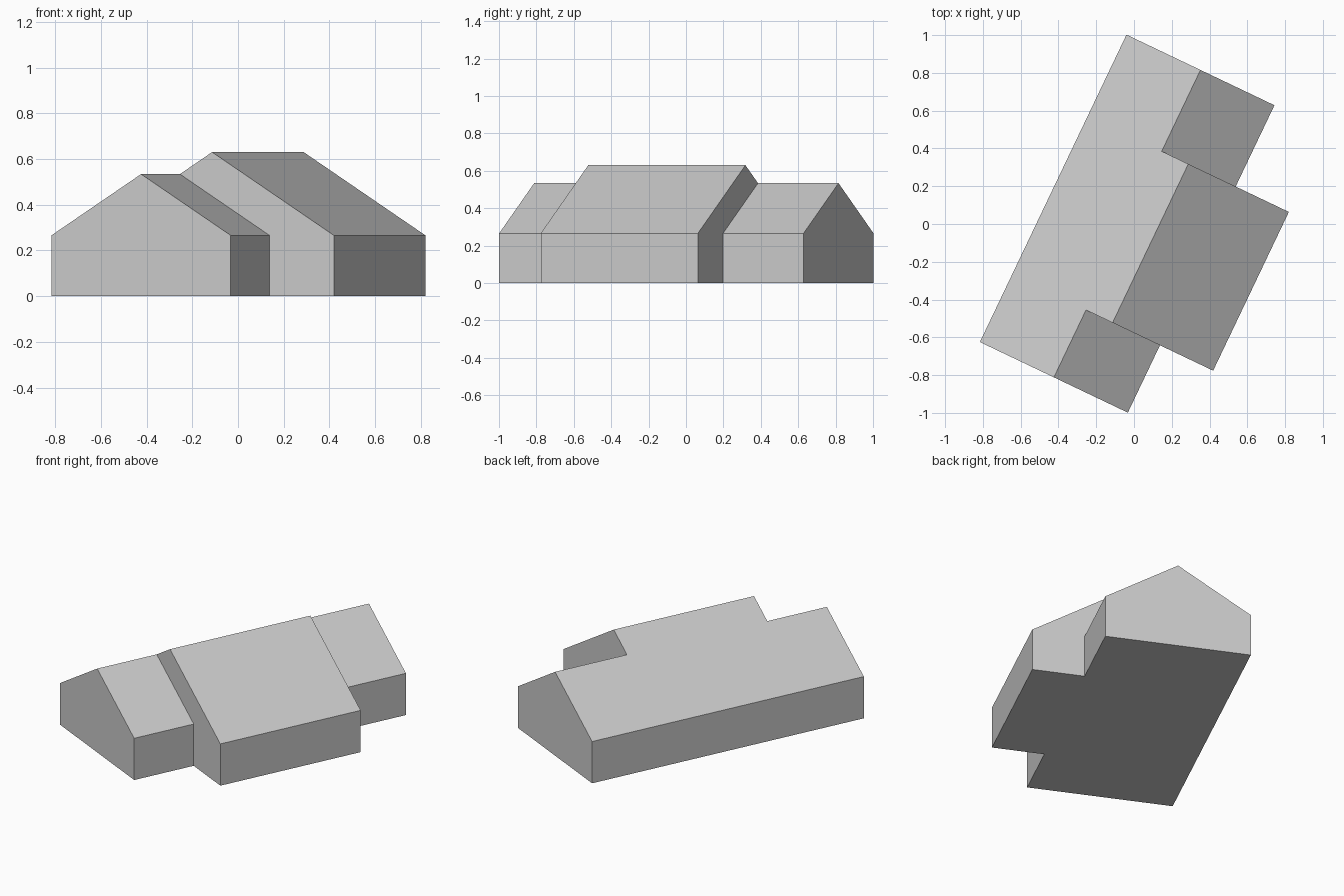
import bpy, bmesh
from mathutils import Vector

if "Cube" in bpy.data.objects:
    bpy.data.objects.remove(bpy.data.objects["Cube"])

# House axes: u runs along the building, v runs across it
ORIGIN = Vector((-0.816, -0.625, 0))
U = Vector((0.4305, 0.9026, 0))
V = Vector((0.9026, -0.4305, 0))
EAVE, SLOPE = 0.266, 0.617

# Stations along the building: (distance, half width), stepping at the wide middle wing
stations = [(0, 0.434), (0.395, 0.434), (0.395, 0.59),
            (1.326, 0.59), (1.326, 0.434), (1.803, 0.434)]

bm = bmesh.new()


def vert(u, v, z):
    return bm.verts.new(ORIGIN + U * u + V * v + Vector((0, 0, z)))


base = [vert(u, 2 * h, 0) for u, h in stations]
eave = [vert(u, 2 * h, EAVE) for u, h in stations]
ridge = [vert(u, h, EAVE + SLOPE * h) for u, h in stations]
ends = (stations[0][0], stations[-1][0])
back_base = [vert(u, 0, 0) for u in ends]
back_eave = [vert(u, 0, EAVE) for u in ends]

# Stepped side: walls and roof slopes, with exposed gable strips at each step
for i in range(len(stations) - 1):
    j = i + 1
    if stations[i][0] == stations[j][0]:
        bm.faces.new((base[i], base[j], eave[j], ridge[j], ridge[i], eave[i]))
    else:
        bm.faces.new((base[i], base[j], eave[j], eave[i]))
        bm.faces.new((eave[i], eave[j], ridge[j], ridge[i]))

# End gables
for k in (0, -1):
    bm.faces.new((back_base[k], base[k], eave[k], ridge[k], back_eave[k]))

# Long straight wall, shared roof slope and floor
bm.faces.new((back_base[0], back_base[1], back_eave[1], back_eave[0]))
bm.faces.new([back_eave[1], back_eave[0]] + ridge)
bm.faces.new([back_base[1], back_base[0]] + base)

bmesh.ops.recalc_face_normals(bm, faces=bm.faces[:])
mesh = bpy.data.meshes.new("house")
bm.to_mesh(mesh)
bm.free()
house = bpy.data.objects.new("house", mesh)
bpy.context.collection.objects.link(house)
